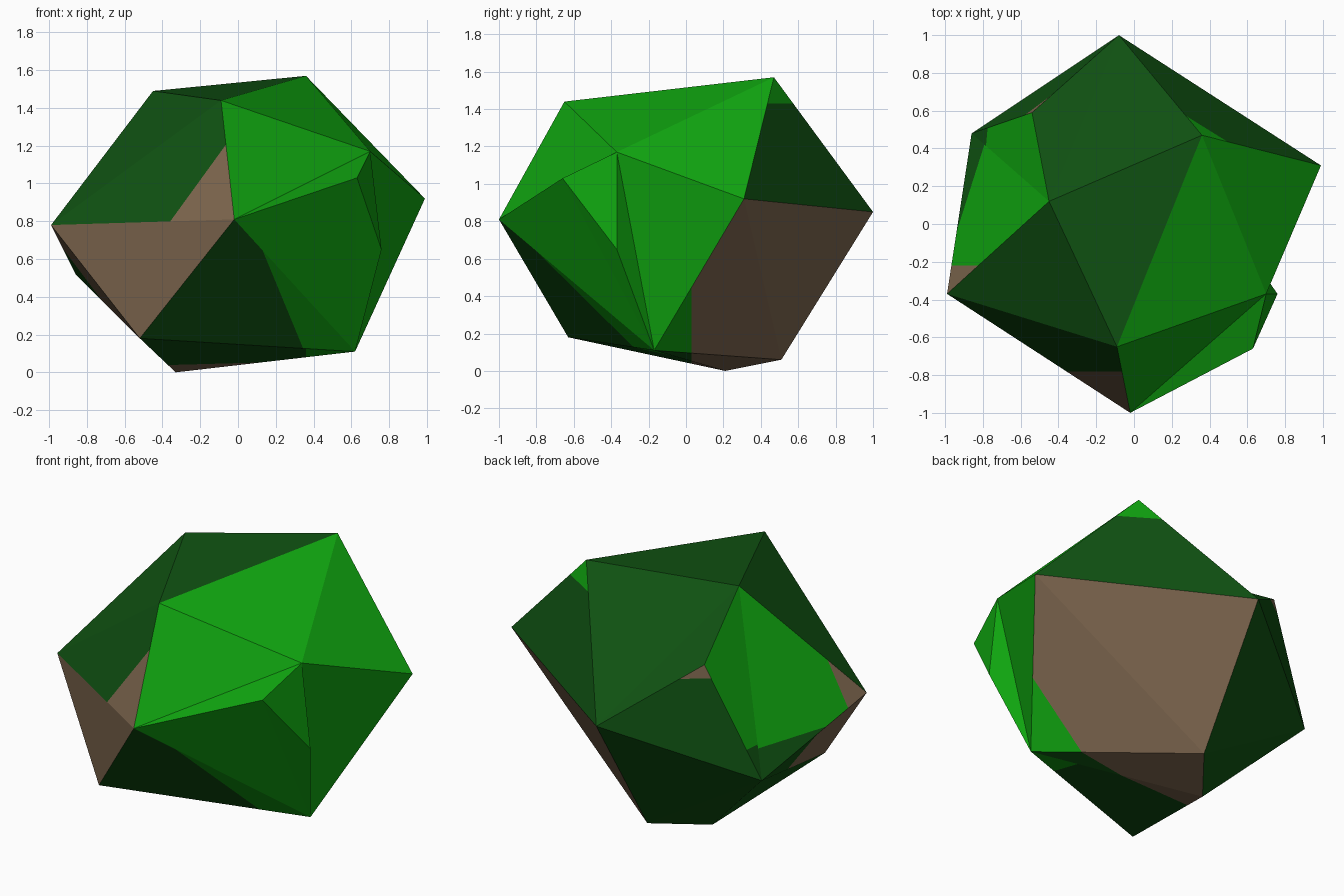
import bpy, bmesh
from mathutils import Vector

if "Cube" in bpy.data.objects:
    bpy.data.objects.remove(bpy.data.objects["Cube"])


def material(name, rgb):
    m = bpy.data.materials.new(name)
    m.diffuse_color = (*rgb, 1)
    m.use_nodes = True
    m.node_tree.nodes["Principled BSDF"].inputs["Base Color"].default_value = m.diffuse_color
    return m


BRIGHT, DARK, BROWN = 0, 1, 2
mats = [material("bright green", (0.005, 0.37, 0.005)),
        material("dark green", (0.005, 0.085, 0.006)),
        material("earth brown", (0.205, 0.133, 0.076))]

# Irregular icosahedron corners, plus four bulges (N, J, P, Q)
V = {"A": (-.45, .12, 1.49), "B": (.36, .47, 1.57), "C": (-.09, -.65, 1.44),
     "D": (.70, -.37, 1.17), "E": (.99, .31, .92), "F": (-.02, -1.0, .81),
     "G": (-.99, -.37, .78), "H": (.62, -.17, .11), "I": (-.52, -.63, .18),
     "K": (-.08, 1.0, .85), "L": (-.09, .51, .06), "M": (-.86, .48, .52),
     "N": (-.54, .59, 1.20), "J": (-.33, .21, 0),
     "P": (.63, -.66, 1.03), "Q": (.76, -.37, .65)}

# Facets grouped by their main colour
FACETS = {
    BRIGHT: "BCD CDF BDE DEH DFP FHP DPQ PHQ DQH AGM MAN",
    DARK: "ABC CGA CFG ABK AKN KMN BEK FIH HIJ IMJ MLJ LMK",
    BROWN: "GIF LKE LEH LHJ GMI",
}

# Patches: facet, point on the cut, direction of the patch, patch colour
PATCHES = [
    ("CFG", (0, -.78, 0), (0, -1, 0), BROWN),
    ("AGM", (0, 0, .68), (0, 0, -1), DARK),
    ("MAN", (0, 0, .70), (0, 0, -1), DARK),
    ("AGM", (0, -.22, 0), (0, -1, 0), BROWN),
    ("KMN", (0, 0, 1.12), (0, 0, 1), BROWN),
    ("BEK", (0, 0, 1.43), (0, 0, 1), BRIGHT),
    ("FIH", (.05, 0, .84), (.75, 0, .31), BRIGHT),
    ("HIJ", (.36, 0, 0), (1, 0, 0), BRIGHT),
    ("HIJ", (0, .03, 0), (0, 1, 0), BROWN),
    ("LEH", (0, .03, 0), (0, -1, 0), BRIGHT),
    ("LHJ", (0, .03, 0), (0, -1, 0), DARK),
    ("GMI", (0, .03, 0), (0, 1, 0), DARK),
]

bm = bmesh.new()
tag = bm.faces.layers.int.new("facet")
verts = {k: bm.verts.new(co) for k, co in V.items()}
ids = {}
for colour, names in FACETS.items():
    for name in names.split():
        f = bm.faces.new([verts[c] for c in name])
        ids[name] = len(ids) + 1
        f[tag] = ids[name]
        f.material_index = colour
bmesh.ops.recalc_face_normals(bm, faces=bm.faces[:])

# Cut each patch out of its facet and recolour it
for name, co, no, colour in PATCHES:
    faces = [f for f in bm.faces if f[tag] == ids[name]]
    edges = {e for f in faces for e in f.edges}
    vs = {v for f in faces for v in f.verts}
    bmesh.ops.bisect_plane(bm, geom=list(vs) + list(edges) + faces, dist=1e-5,
                           plane_co=co, plane_no=Vector(no).normalized())
    for f in bm.faces:
        if f[tag] == ids[name]:
            if (f.calc_center_median() - Vector(co)).dot(Vector(no)) > 0:
                f.material_index = colour

bmesh.ops.triangulate(bm, faces=bm.faces[:])
mesh = bpy.data.meshes.new("faceted_boulder")
bm.to_mesh(mesh)
bm.free()
for m in mats:
    mesh.materials.append(m)
obj = bpy.data.objects.new("faceted_boulder", mesh)
bpy.context.collection.objects.link(obj)
